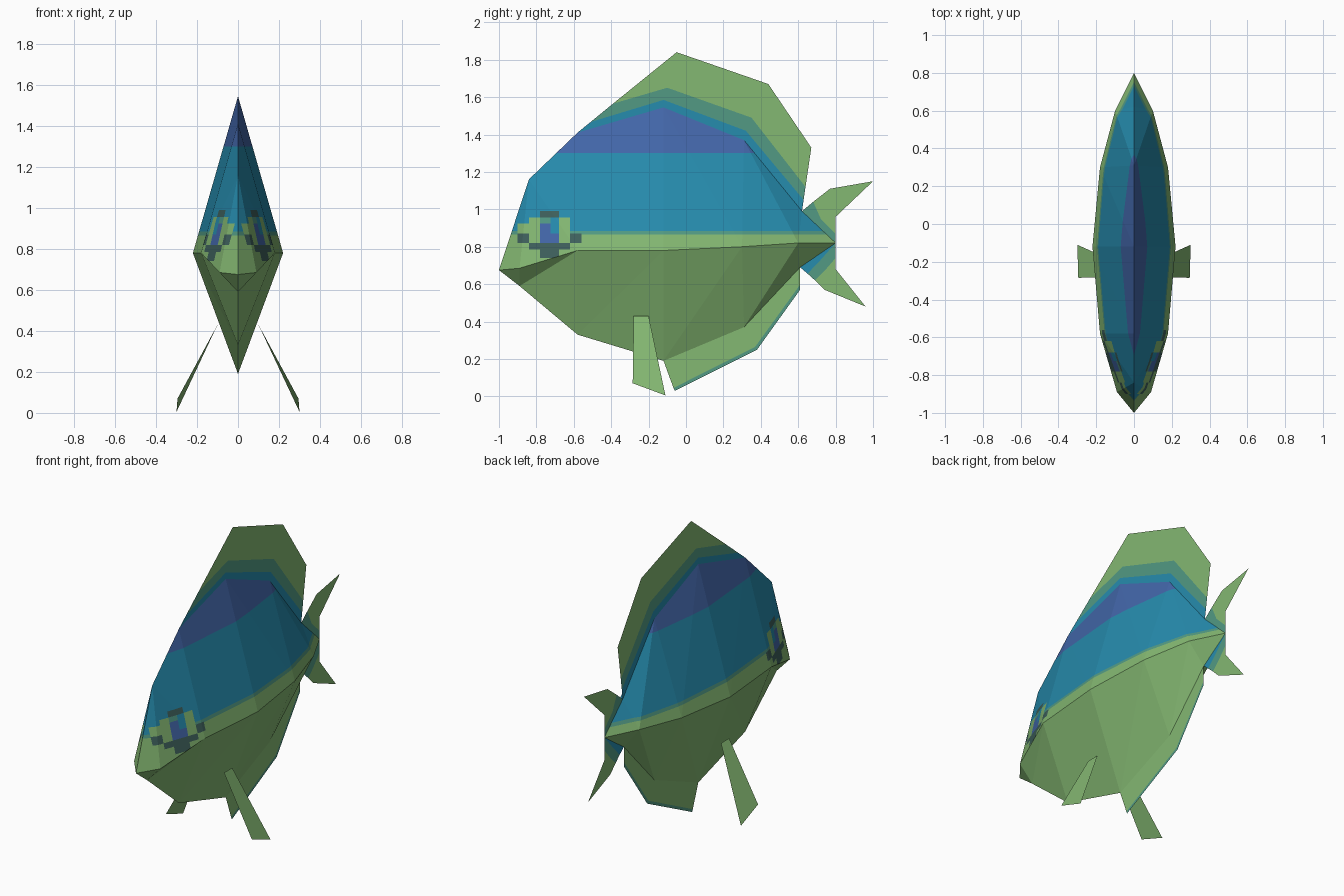
import bpy, bmesh
from mathutils import Vector

if "Cube" in bpy.data.objects:
    bpy.data.objects.remove(bpy.data.objects["Cube"])


def material(name, rgb):
    lin = [((c / 255 + 0.055) / 1.055) ** 2.4 for c in rgb] + [1]
    m = bpy.data.materials.new(name)
    m.use_nodes = True
    m.diffuse_color = lin
    m.node_tree.nodes["Principled BSDF"].inputs["Base Color"].default_value = lin
    return m


MATS = [material("leaf_green", (132, 184, 114)), material("teal", (82, 154, 132)),
        material("sea_blue", (38, 140, 174)), material("indigo", (67, 103, 170)),
        material("dark_slate", (62, 96, 92))]
GREEN, TEAL, BLUE, INDIGO, SLATE = range(5)


def finish(bm, name, mirror=False):
    mesh = bpy.data.meshes.new(name)
    bm.to_mesh(mesh)
    bm.free()
    for m in MATS:
        mesh.materials.append(m)
    ob = bpy.data.objects.new(name, mesh)
    bpy.context.collection.objects.link(ob)
    if mirror:
        ob.modifiers.new("Mirror", 'MIRROR').use_clip = True
    return ob


def sheet(name, patches):
    """Flat fin on the centre plane from (colour, outline of (y, z)) patches."""
    bm = bmesh.new()
    for colour, outline in patches:
        f = bm.faces.new([bm.verts.new((0, y, z)) for y, z in outline])
        f.material_index = colour
    bmesh.ops.remove_doubles(bm, verts=bm.verts, dist=0.001)
    bmesh.ops.triangulate(bm, faces=bm.faces)
    return finish(bm, name)


# Body: back ridge, widest line and belly ridge, as (x, y, z)
nose, tail = (0, -1, 0.675), (0, 0.8, 0.82)
ridge = [nose, (0, -.84, 1.16), (0, -.58, 1.41), (0, -.12, 1.545),
         (0, .31, 1.37), (0, .62, .99), tail]
side = [nose, (.09, -.89, .685), (.18, -.58, .78), (.22, -.12, .78),
        (.18, .3, .8), (.1, .6, .82), tail]
belly = [nose, (0, -.89, .59), (0, -.58, .33), (0, -.12, .19),
         (0, .31, .37), (0, .61, .69), tail]

bm = bmesh.new()
for edge, upper in ((ridge, 1), (belly, 0)):
    for i in range(6):
        for tri in ((edge[i], side[i], side[i + 1]), (edge[i], side[i + 1], edge[i + 1])):
            if len(set(tri)) == 3:
                f = bm.faces.new([bm.verts.new(p) for p in tri])
                f.material_index = upper
bmesh.ops.remove_doubles(bm, verts=bm.verts, dist=0.001)


def cut(co, normal, test):
    faces = [f for f in bm.faces if f.material_index and test(f)]
    geom = {e for f in faces for e in f.edges} | {v for f in faces for v in f.verts}
    bmesh.ops.bisect_plane(bm, geom=list(geom) + faces, dist=0.0001,
                           plane_co=co, plane_no=normal)


# Colour bands and eye grid are cut into the upper flank
STRIPE, STRIPE_TOP, CROWN = .865, .885, 1.3
for z in (STRIPE, STRIPE_TOP, CROWN):
    cut((0, 0, z), (0, 0, 1), lambda f: True)

eye_y = [-.9, -.84, -.78, -.725, -.68, -.62, -.56]
eye_z = [.74, .785, .82, .87, .925, .955, .99]
eye_rows = ["..dd..", ".dddd.", "dgiigd", "ggibg.", ".gtbg.", "..dd.."]
eye_key = {"d": SLATE, "g": GREEN, "i": INDIGO, "b": BLUE, "t": TEAL}


def near_eye(f):
    ys, zs = [v.co.y for v in f.verts], [v.co.z for v in f.verts]
    return min(ys) < eye_y[-1] and min(zs) < eye_z[-1]


for y in eye_y:
    cut((0, y, 0), (0, 1, 0), near_eye)
for z in eye_z:
    cut((0, 0, z), (0, 0, 1), near_eye)


def cell(value, edges):
    return next((i for i in range(len(edges) - 1) if edges[i] < value < edges[i + 1]), None)


for f in bm.faces:
    f.normal_update()
    if f.normal.x < 0:
        f.normal_flip()
    if f.material_index:
        c = f.calc_center_median()
        f.material_index = (GREEN if c.z < STRIPE else TEAL if c.z < STRIPE_TOP
                            else BLUE if c.z < CROWN else INDIGO)
        col, row = cell(c.y, eye_y), cell(c.z, eye_z)
        if col is not None and row is not None:
            f.material_index = eye_key.get(eye_rows[row][col], f.material_index)
finish(bm, "body", mirror=True)

# Dorsal fin: blue and teal bands along the back, green beyond
base = [p[1:] for p in ridge[2:6]]
low = [(-.51, 1.467), (-.12, 1.585), (.32, 1.42), (.629, 1.05)]
high = [(-.39, 1.565), (-.1, 1.65), (.35, 1.49), (.639, 1.12)]
bands = []
for colour, a, b in ((BLUE, base, low), (TEAL, low, high)):
    bands += [(colour, [a[i], a[i + 1], b[i + 1], b[i]]) for i in range(3)]
sheet("dorsal_fin", bands + [(GREEN, high + [(.67, 1.33), (.44, 1.67), (-.05, 1.84)])])

# Belly fin with a thin teal rim
rim = [(-.06, .03), (.38, .25), (.61, .57)]
inner = [(-.067, .045), (.37, .265), (.61, .597)]
sheet("belly_fin", [(GREEN, [p[1:] for p in belly[5:2:-1]] + inner)]
      + [(TEAL, [rim[i], rim[i + 1], inner[i + 1], inner[i]]) for i in range(2)])

# Forked tail fin
hub = tail[1:]
top_band = [(.68, 1.04), (.72, .95), (.8, .87)]
mid_band = [(.65, .656), (.72, .73), hub]
low_band = [(.69, .62), (.74, .67), (.8, .74)]
sheet("tail_fin", [
    (TEAL, [ridge[5][1:]] + top_band + [hub]),
    (GREEN, top_band + [(.8, .96), (1, 1.15), (.77, 1.11)]),
    (BLUE, [belly[5][1:]] + mid_band),
    (TEAL, mid_band + low_band[::-1]),
    (GREEN, low_band + [(.8, .68), (.96, .48), (.74, .57)])])

# Paired side fins
bm = bmesh.new()
corners = [(.1, -.28, .43), (.1, -.2, .43), (.3, -.11, .005), (.295, -.285, .07)]
bm.faces.new([bm.verts.new(Vector(p)) for p in corners])
finish(bm, "pectoral_fins", mirror=True)
